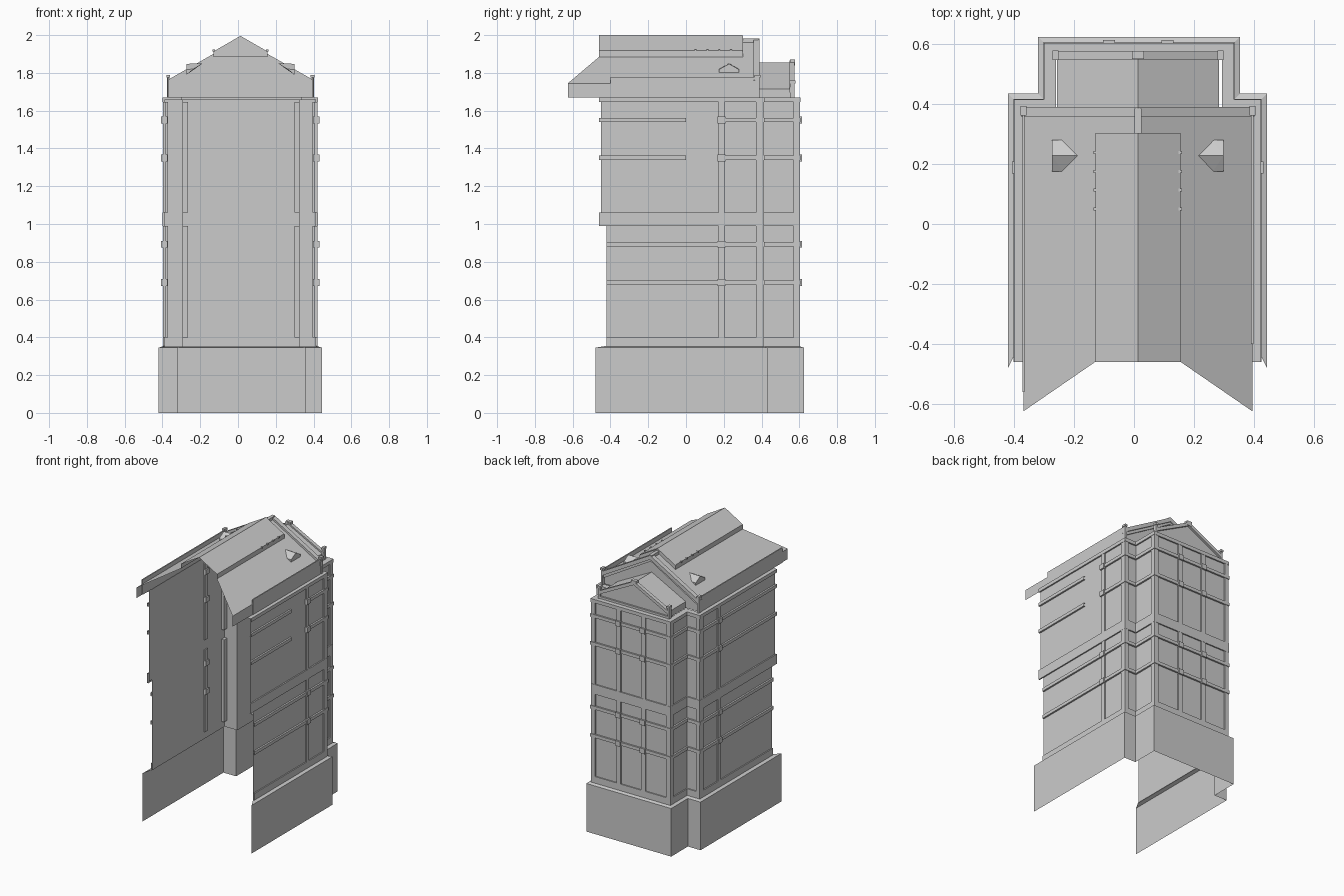
import bpy, bmesh
from mathutils import Vector

if "Cube" in bpy.data.objects:
    bpy.data.objects.remove(bpy.data.objects["Cube"])

stone = bpy.data.materials.new("grey_stone")
stone.use_nodes = True
stone.diffuse_color = (0.6, 0.6, 0.6, 1)
stone.node_tree.nodes["Principled BSDF"].inputs["Base Color"].default_value = (0.6, 0.6, 0.6, 1)

CX = 0.013                      # centre line of the building
LEFT, RIGHT = -0.39, 0.414      # long side walls
BAY_L, BAY_R = -0.29, 0.324     # projecting bay
SHOULDER, BAY_Y = 0.405, 0.595  # rear planes of body and bay


def finish(name, bm):
    mesh = bpy.data.meshes.new(name)
    bm.to_mesh(mesh)
    bm.free()
    mesh.materials.append(stone)
    ob = bpy.data.objects.new(name, mesh)
    bpy.context.collection.objects.link(ob)
    return ob


def footprint(d, y0):
    """Open plan of the walls, pushed outwards by d."""
    return [(LEFT - d, y0), (LEFT - d, SHOULDER + d), (BAY_L - d, SHOULDER + d),
            (BAY_L - d, BAY_Y + d), (BAY_R + d, BAY_Y + d), (BAY_R + d, SHOULDER + d),
            (RIGHT + d, SHOULDER + d), (RIGHT + d, y0)]


def sweep(name, profile, y0, skip=None):
    """Run an (offset, z) or (offset, z, front y) profile around the plan."""
    bm = bmesh.new()
    rows = []
    for d, z, *front in profile:
        plan = footprint(d, front[0] if front else y0)
        if skip:
            x = plan[-1][0]
            plan[-1:] = [(x, skip[1]), (x, skip[0]), (x, y0)]
        rows.append([bm.verts.new((x, y, z)) for x, y in plan])
    for a, b in zip(rows, rows[1:]):
        for i in range(len(a) - 1):
            if not (skip and i == 7):
                bm.faces.new((a[i], b[i], b[i + 1], a[i + 1]))
    return finish(name, bm)


def moulding(name, z0, z1, d, y0, skip=None):
    return sweep(name, [(0, z0), (d, z0), (d, z1), (0, z1)], y0, skip)


def box(name, x0, x1, y0, y1, z0, z1):
    bm = bmesh.new()
    bmesh.ops.create_cube(bm, size=1)
    for v in bm.verts:
        v.co = Vector((x1 if v.co.x > 0 else x0, y1 if v.co.y > 0 else y0,
                       z1 if v.co.z > 0 else z0))
    return finish(name, bm)


def prism(name, pts, y0, y1):
    """Extrude a closed x-z outline, x measured from the centre line."""
    bm = bmesh.new()
    face = bm.faces.new([bm.verts.new((CX + x, y0, z)) for x, z in pts])
    new = bmesh.ops.extrude_face_region(bm, geom=[face])["geom"]
    bmesh.ops.translate(bm, vec=(0, y1 - y0, 0),
                        verts=[v for v in new if isinstance(v, bmesh.types.BMVert)])
    bmesh.ops.recalc_face_normals(bm, faces=bm.faces[:])
    return finish(name, bm)


def pediment(name, half, foot, eave, peak, y0, y1):
    prism(name, [(-half, foot), (half, foot), (half, eave), (0, peak), (-half, eave)], y0, y1)


def coping(name, half, eave, peak, drop, y0, y1):
    prism(name, [(-half, eave), (-half, eave - drop), (0, peak - drop),
                 (half, eave - drop), (half, eave), (0, peak)], y0, y1)


def sheet(name, polys):
    bm = bmesh.new()
    for poly in polys:
        f = bm.faces.new([bm.verts.new(p) for p in poly])
        f.normal_update()
        if f.normal.z < 0:
            f.normal_flip()
    return finish(name, bm)


# Plinth with a sloping ledge, then the two storeys
sweep("plinth", [(0.03, 0, -0.48), (0.03, 0.345, -0.48), (0, 0.355, -0.42)], -0.48)
sweep("lower_walls", [(0, 0.35), (0, 1.0)], -0.42)
sweep("upper_walls", [(0, 1.0), (0, 1.66)], -0.45)
moulding("foot_band", 0.35, 0.4, 0.008, -0.42)
moulding("storey_band", 0.99, 1.06, 0.009, -0.46)
sweep("eaves_cornice", [(0, 1.645), (0.01, 1.645), (0.01, 1.67), (-0.03, 1.67)], -0.46)

# String courses with blocks where they cross the pilasters
PIL_X = (-0.083, 0.112)
PIL_Y = 0.188
P = 0.016
for i, z in enumerate((0.69, 0.893, 1.35, 1.55)):
    upper = z > 1
    moulding(f"string_course_{i}", z - 0.011, z + 0.012, 0.012,
             -0.46 if upper else -0.42, (0, 0.17) if upper else None)
    for x in PIL_X:
        box("course_block", x - 0.02, x + 0.02, BAY_Y - 0.005, BAY_Y + 0.02, z - 0.018, z + 0.018)
    for x in (LEFT, RIGHT):
        box("course_block", x - 0.018, x + 0.018, PIL_Y - 0.02, PIL_Y + 0.02, z - 0.018, z + 0.018)

# Pilasters on the bay, its corners and the long sides
for z0, z1 in ((0.4, 0.99), (1.06, 1.645)):
    for x in PIL_X:
        box("bay_pilaster", x - P, x + P, BAY_Y - 0.004, BAY_Y + 0.008, z0, z1)
    for x, s in ((BAY_L, 1), (BAY_R, -1)):
        a, b = sorted((x - s * 0.008, x + s * 0.025))
        box("bay_corner_pilaster", a, b, BAY_Y - 0.025, BAY_Y + 0.008, z0, z1)
    for x, s in ((LEFT, 1), (RIGHT, -1)):
        a, b = sorted((x - s * 0.008, x + s * 0.02))
        box("body_corner_pilaster", a, b, SHOULDER - 0.035, SHOULDER + 0.008, z0, z1)
        box("side_pilaster", x - 0.008, x + 0.008, PIL_Y - P, PIL_Y + P, z0, z1)

# Main roof: two slopes with a raised strip along the ridge
H, E = 0.142, 0.382
RAISED, STEP, EAVE, RIDGE = 1.918, 1.885, 1.745, 1.968
FRONT, TIP, STRIP_END, GABLE = -0.46, -0.625, 0.3, 0.37
for s, side in ((-1, "right"), (1, "left")):
    h, e = CX + s * H, CX + s * E
    sheet(f"{side}_roof_slope", [
        [(h, FRONT, STEP), (e, TIP, EAVE), (e, GABLE, EAVE), (h, GABLE, STEP)],
        [(h, STRIP_END, STEP), (h, GABLE, STEP), (CX, GABLE, RIDGE), (CX, STRIP_END, RIDGE)]])
    sheet(f"{side}_ridge_strip", [
        [(CX, FRONT, 2), (h, FRONT, RAISED), (h, STRIP_END, RAISED), (CX, STRIP_END, 2)],
        [(h, FRONT, RAISED), (h, FRONT, STEP), (h, STRIP_END, STEP), (h, STRIP_END, RAISED)]])
    sheet(f"{side}_eave_wall", [
        [(e, TIP, EAVE), (e, TIP, 1.67), (e, GABLE, 1.67), (e, GABLE, EAVE)]])
    box(f"{side}_eave_lip", e - 0.004, e + 0.004, -0.4 if s > 0 else -0.56, GABLE, 1.67, 1.778)
    for k in range(4):
        y = 0.05 + k * 0.063
        box("strip_stud", h - 0.006, h + 0.006, y - 0.005, y + 0.005, 1.912, 1.924)

    # Small gabled roof vent
    bm = bmesh.new()
    for half, y, z in ((0.286, 0.175, 1.79), (0.286, 0.28, 1.79), (0.286, 0.175, 1.818),
                       (0.286, 0.28, 1.818), (0.286, 0.228, 1.848), (0.2, 0.228, 1.85),
                       (0.25, 0.175, 1.82), (0.25, 0.28, 1.82)):
        bm.verts.new((CX + s * half, y, z))
    bmesh.ops.convex_hull(bm, input=bm.verts[:])
    finish(f"{side}_roof_vent", bm)

    # Posts at the feet of both gables
    for half, y, top in ((0.382, 0.378, 1.775), (0.275, 0.563, 1.745)):
        x = CX + s * half
        box("gable_post", x - 0.007, x + 0.007, y - 0.012, y + 0.012, 1.67, top)
        box("gable_post_cap", x - 0.01, x + 0.01, y - 0.016, y + 0.016, top, top + 0.015)

    # Roof over the bay
    b = CX + s * 0.27
    sheet(f"{side}_bay_roof", [
        [(CX, GABLE, 1.855), (b, GABLE, 1.715), (b, 0.555, 1.715), (CX, 0.555, 1.855)],
        [(b, GABLE, 1.715), (b, GABLE, 1.67), (b, 0.555, 1.67), (b, 0.555, 1.715)]])

# Gable walls with stepped copings
pediment("strip_end_wall", H, STEP, RAISED - 0.004, 1.996, 0.283, 0.303)
pediment("main_gable", E, 1.67, EAVE, RIDGE, 0.358, 0.37)
coping("main_gable_coping", 0.39, 1.76, 1.982, 0.03, 0.358, 0.39)
coping("main_gable_moulding", 0.386, 1.735, 1.96, 0.025, 0.364, 0.38)
pediment("bay_gable", 0.275, 1.67, 1.715, 1.855, 0.55, 0.56)
coping("bay_gable_coping", 0.28, 1.722, 1.865, 0.025, 0.548, 0.575)
box("bay_gable_sill", CX - 0.28, CX + 0.28, 0.55, 0.572, 1.67, 1.685)

# Ridge caps and finials
box("main_ridge_cap", CX - 0.012, CX + 0.012, STRIP_END, 0.385, 1.955, 1.982)
box("bay_finial", CX - 0.02, CX + 0.02, 0.55, 0.577, 1.84, 1.872)
